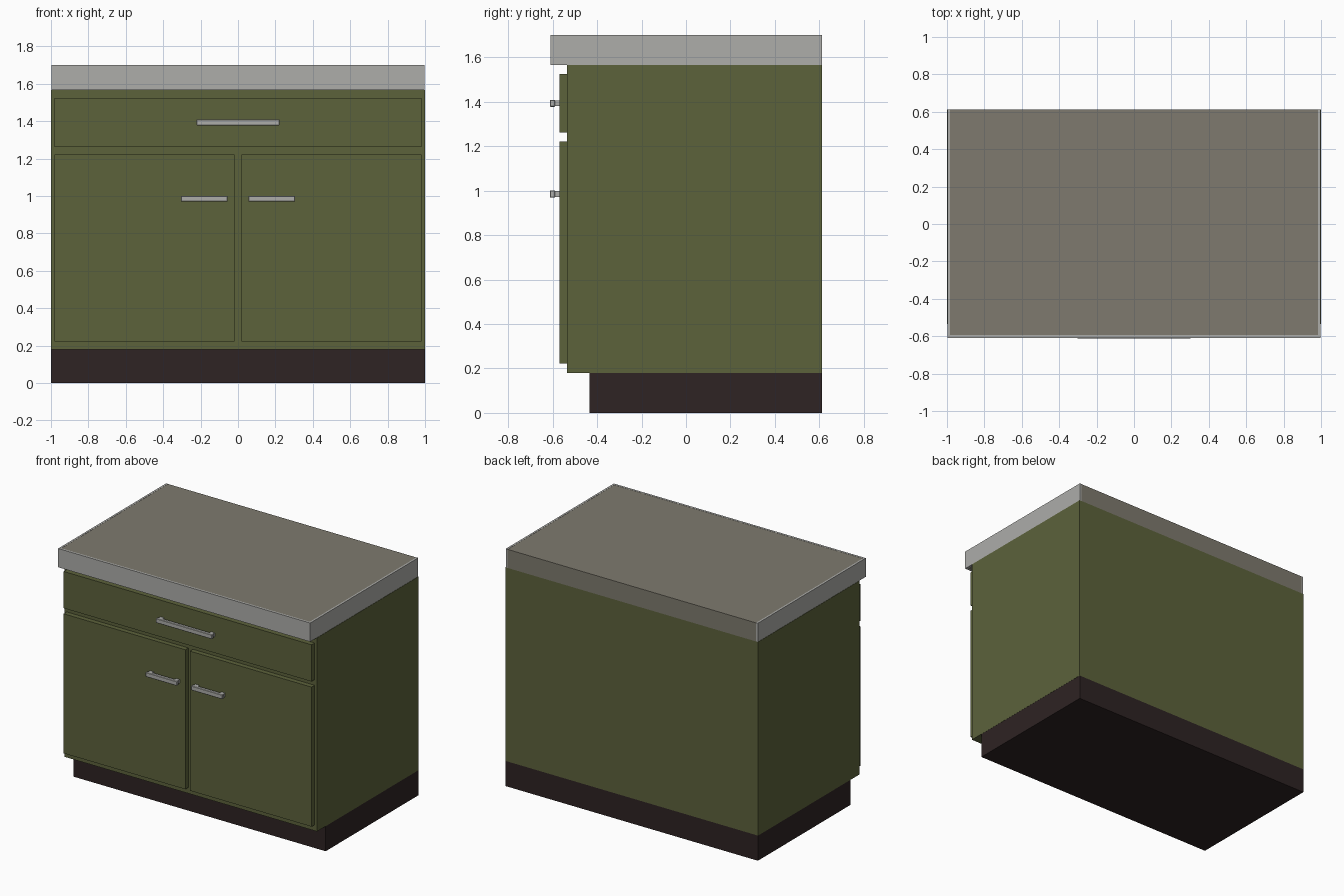
import bpy

if "Cube" in bpy.data.objects:
    bpy.data.objects.remove(bpy.data.objects["Cube"])


def material(name, rgb):
    m = bpy.data.materials.new(name)
    lin = [((c / 255 + 0.055) / 1.055) ** 2.4 for c in rgb]
    m.diffuse_color = (*lin, 1)
    m.use_nodes = True
    m.node_tree.nodes["Principled BSDF"].inputs["Base Color"].default_value = m.diffuse_color
    return m


GREEN = material("olive green", (92, 98, 59))
GREY = material("light grey", (173, 173, 170))
STONE = material("warm grey", (126, 122, 110))
DARK = material("dark brown", (46, 35, 35))


def box(name, x, y, z, mat):
    """Box from (min, max) ranges."""
    verts = [(a, b, c) for a in x for b in y for c in z]
    faces = [(0, 1, 3, 2), (4, 6, 7, 5), (0, 4, 5, 1),
             (2, 3, 7, 6), (0, 2, 6, 4), (1, 5, 7, 3)]
    me = bpy.data.meshes.new(name)
    me.from_pydata(verts, [], faces)
    me.materials.append(mat)
    ob = bpy.data.objects.new(name, me)
    bpy.context.collection.objects.link(ob)
    return ob


BACK = 0.613

# Recessed plinth and cabinet body
box("plinth", (-0.999, 0.999), (-0.435, BACK), (0, 0.18), DARK)
box("cabinet_body", (-1, 1), (-0.535, BACK), (0.18, 1.566), GREEN)

# Countertop slab with trim on front and sides
Z_TOP = (1.566, 1.70)
box("countertop", (-0.984, 0.984), (-0.594, BACK), (1.566, 1.699), STONE)
box("front_trim", (-0.998, 0.998), (-0.609, -0.594), Z_TOP, GREY)
for s, side in ((-1, "left"), (1, "right")):
    box(side + "_trim", sorted((s * 0.984, s * 0.998)), (-0.594, BACK), Z_TOP, GREY)

# Drawer front and doors
FRONT = (-0.57, -0.535)
box("drawer_front", (-0.982, 0.982), FRONT, (1.262, 1.525), GREEN)
for s, side in ((-1, "left"), (1, "right")):
    box(side + "_door", sorted((s * 0.018, s * 0.982)), FRONT, (0.223, 1.222), GREEN)


def handle(name, x0, x1, z):
    """Bar handle on two short posts."""
    bar = box(name + "_bar", (x0, x1), (-0.613, -0.589), (z - 0.016, z + 0.016), GREY)
    bev = bar.modifiers.new("bevel", "BEVEL")
    bev.width = 0.003
    bev.segments = 1
    for i, x in enumerate((x0 + 0.006, x1 - 0.036)):
        box(f"{name}_post_{i + 1}", (x, x + 0.03), (-0.589, -0.57),
            (z - 0.013, z + 0.013), GREY)


handle("drawer_handle", -0.222, 0.222, 1.393)
handle("left_door_handle", -0.304, -0.056, 0.985)
handle("right_door_handle", 0.056, 0.304, 0.985)
